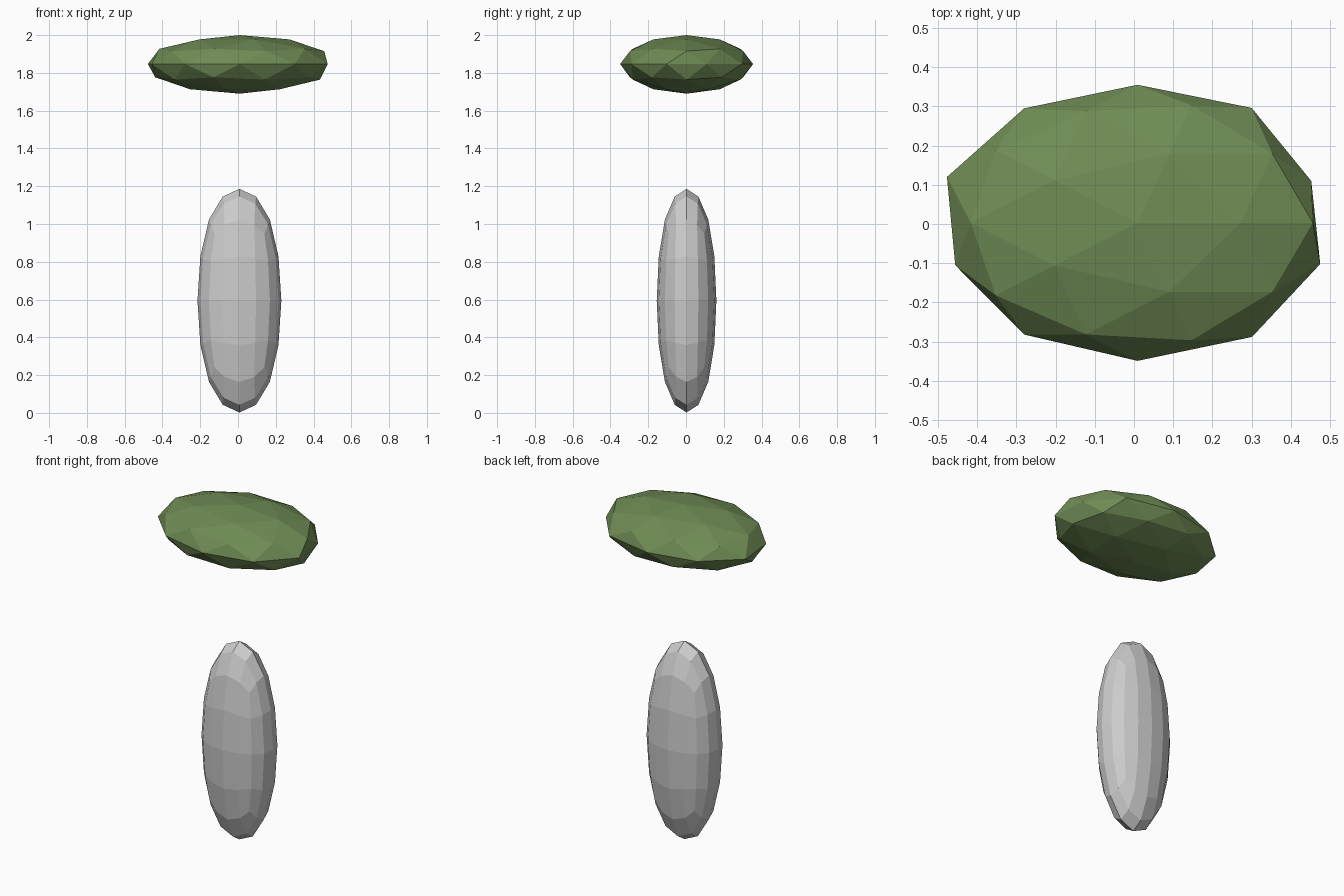
import bpy
from mathutils import Vector

if "Cube" in bpy.data.objects:
    bpy.data.objects.remove(bpy.data.objects["Cube"])

# Grey body: cube rounded into a low-poly quad ellipsoid
K = 1.1912  # half-size of a cube whose subdivided surface has radius 1
bpy.ops.mesh.primitive_cube_add(size=2 * K, location=(0.0075, 0.003, 0.594))
body = bpy.context.object
body.name = "stone_body"
body.scale = (0.222, 0.158, 0.592)
mod = body.modifiers.new("rounding", 'SUBSURF')
mod.levels = mod.render_levels = 2

# Green top: flattened icosphere floating above the body
bpy.ops.mesh.primitive_ico_sphere_add(subdivisions=2, radius=1, location=(0, 0, 0))
top = bpy.context.object
top.name = "leafy_top"
for v in top.data.vertices:
    x, y, z = v.co
    v.co = Vector((0.009 + 0.5 * x, 0.003 + 0.352 * y, 1.847 + (0.153 if z > 0 else 0.157) * z))

# Slight irregularity along the rim
rim = [(0.452, 0.11), (0.475, -0.102), (-0.477, 0.12), (-0.456, -0.105),
       (0.30, 0.296), (0.301, -0.288), (-0.28, 0.295), (-0.28, -0.282)]
for x, y in rim:
    v = min((v for v in top.data.vertices if abs(v.co.z - 1.847) < 0.01),
            key=lambda v: (v.co.xy - Vector((x, y))).length)
    v.co.x, v.co.y = x, y

green = bpy.data.materials.new("green")
green.diffuse_color = (0.16, 0.26, 0.09, 1)
green.use_nodes = True
green.node_tree.nodes["Principled BSDF"].inputs["Base Color"].default_value = green.diffuse_color
top.data.materials.append(green)
